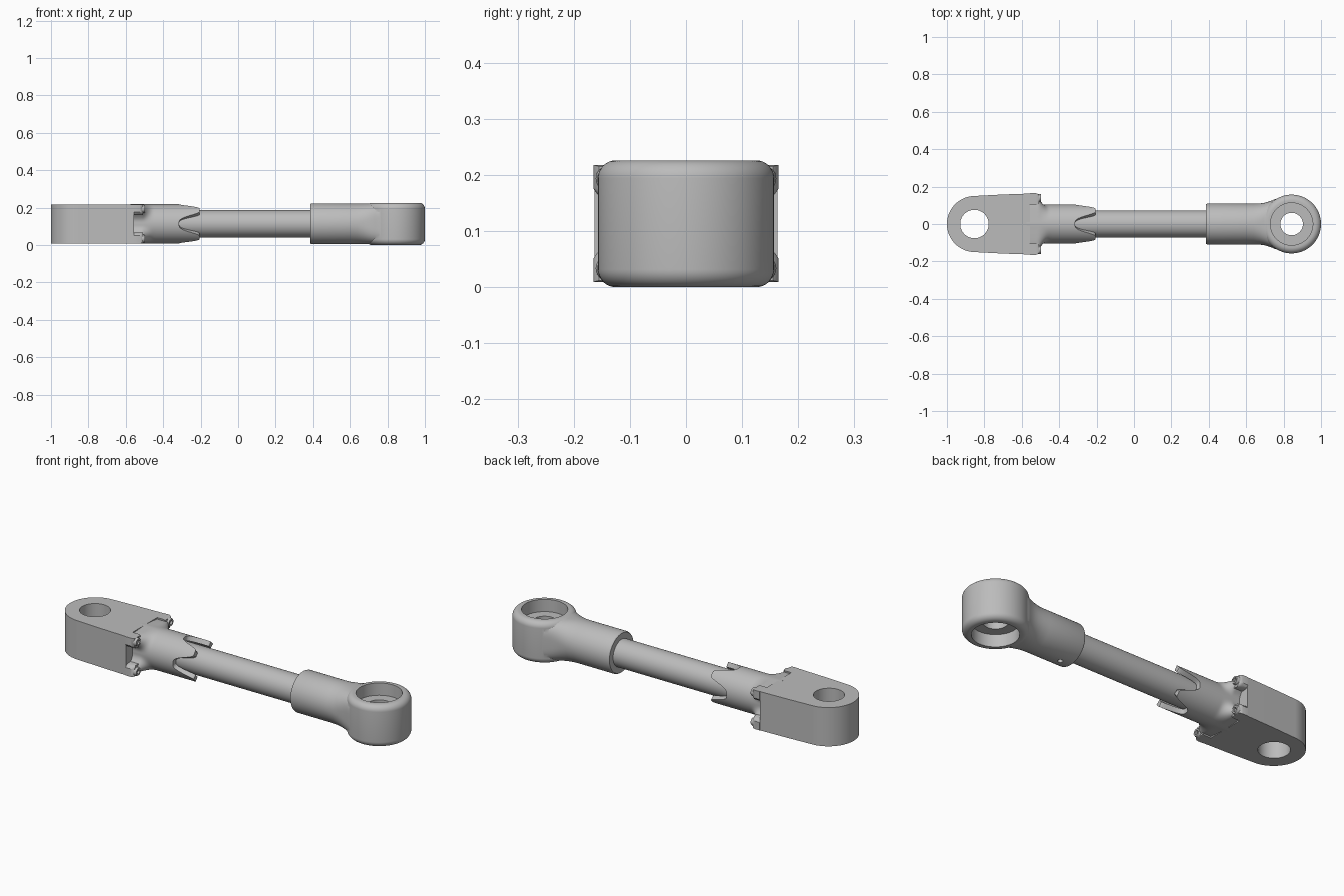
import bpy, bmesh, math

if "Cube" in bpy.data.objects:
    bpy.data.objects.remove(bpy.data.objects["Cube"])

CZ = 0.1135          # height of the link's long axis
N = 96
grey = bpy.data.materials.new("steel grey")
grey.diffuse_color = (0.5, 0.5, 0.5, 1)
grey.use_nodes = True
grey.node_tree.nodes["Principled BSDF"].inputs["Base Color"].default_value = grey.diffuse_color


def skin(name, rings, caps=True, loop=False):
    """Bridge rings of points into one solid."""
    bm = bmesh.new()
    vs = [[bm.verts.new(p) for p in r] for r in rings]
    n = len(rings[0])
    pairs = list(zip(vs, vs[1:])) + ([(vs[-1], vs[0])] if loop else [])
    for a, b in pairs:
        for i in range(n):
            j = (i + 1) % n
            bm.faces.new((a[i], a[j], b[j], b[i]))
    if caps:
        bm.faces.new(vs[0])
        bm.faces.new(vs[-1])
    bmesh.ops.recalc_face_normals(bm, faces=bm.faces)
    me = bpy.data.meshes.new(name)
    bm.to_mesh(me)
    bm.free()
    me.materials.append(grey)
    ob = bpy.data.objects.new(name, me)
    bpy.context.collection.objects.link(ob)
    return ob


def select(ob):
    bpy.ops.object.select_all(action='DESELECT')
    ob.select_set(True)
    bpy.context.view_layer.objects.active = ob


def boolean(ob, other, op):
    select(ob)
    m = ob.modifiers.new("bool", 'BOOLEAN')
    m.operation, m.object, m.solver = op, other, 'EXACT'
    bpy.ops.object.modifier_apply(modifier=m.name)
    bpy.data.objects.remove(other)


def turned_z(name, prof, cx, n=N):
    """Solid turned about a vertical axis, profile of (radius, z)."""
    return skin(name, [[(cx + r * math.cos(2 * math.pi * i / n),
                         r * math.sin(2 * math.pi * i / n), z)
                        for i in range(n)] for r, z in prof])


def turned_x(name, prof, cy=0, cz=CZ, n=64):
    """Solid turned about an axis along x, profile of (radius, x)."""
    return skin(name, [[(x, cy + r * math.cos(2 * math.pi * i / n),
                         cz + r * math.sin(2 * math.pi * i / n))
                        for i in range(n)] for r, x in prof])


# Rod
turned_x("rod", [(0.073, -0.58), (0.073, 0.5)])

# Rod end: round collar blending into the eye
def section(x, a, b, p):
    pts = []
    for i in range(N):
        t = 2 * math.pi * i / N
        c, s = math.cos(t), math.sin(t)
        pts.append((x, math.copysign(a * abs(c) ** (2 / p), c),
                    CZ + math.copysign(b * abs(s) ** (2 / p), s)))
    return pts

specs = [(0.384, .104, .104, 2), (0.387, .107, .107, 2), (0.393, .109, .109, 2),
         (0.60, .109, .109, 2), (0.64, .109, .109, 2.1), (0.67, .110, .109, 2.4),
         (0.695, .113, .109, 2.8), (0.715, .118, .109, 3.2), (0.735, .125, .109, 3.6),
         (0.755, .134, .109, 4), (0.80, .140, .109, 4)]
end = skin("rod_end", [section(*s) for s in specs])

R, H, F = 0.157, 0.226, 0.032
arc = [(R - F + F * math.sin(k * math.pi / 16), F * (1 - math.cos(k * math.pi / 16)))
       for k in range(9)]
eye = turned_z("eye", arc + [(r, H - z) for r, z in reversed(arc)], 0.843)
boolean(end, eye, 'UNION')
# Stepped bore: wide recess above and below, narrow through hole
bore = turned_z("bore_cutter", [(.113, -.1), (.113, .066), (.06, .066),
                                (.06, H - .066), (.113, H - .066), (.113, .4)], 0.843)
boolean(end, bore, 'DIFFERENCE')
# Small drilled hole under the collar
boolean(end, turned_z("drill_cutter", [(.013, -.05), (.013, .05)], 0.45, 24), 'DIFFERENCE')

# Mounting block with rounded end and eye hole
Z0, Z1 = 0.009, 0.218
outline = [(-0.555, 0.163), (-0.70, 0.158)]
outline += [(-0.85 + 0.15 * math.cos(t), 0.15 * math.sin(t))
            for t in (math.radians(90 + 180 * k / 48) for k in range(49))]
outline += [(-0.70, -0.158), (-0.555, -0.163)]
block = skin("mounting_block", [[(x, y, z) for x, y in outline] for z in (Z0, Z1)])
boolean(block, turned_z("hole_cutter", [(.076, -.1), (.076, .4)], -0.853), 'DIFFERENCE')

# Four corner ears with hollow screw bosses
HZ = (Z1 - Z0) / 2
for sy, side in ((1, "back"), (-1, "front")):
    for sz, lvl in ((1, "upper"), (-1, "lower")):
        rings = []
        for x, d in ((-0.555, 0), (-0.525, 0), (-0.515, .003), (-0.508, .010)):
            yz = [(.165 - d, HZ - d * .3), (.165 - d, .062), (.158 - d, .052),
                  (.145, .046), (.122, .046), (.108, .056), (.104, HZ - d * .3)]
            rings.append([(x, sy * y, CZ + sz * z) for y, z in yz])
        skin(f"ear_{side}_{lvl}", rings)
        turned_x(f"screw_boss_{side}_{lvl}",
                 [(.022, -.53), (.022, -.503), (.019, -.496), (.011, -.496), (.011, -.513)],
                 sy * .139, CZ + sz * .080, 24)

# Sleeve: four fingers grip the rod, the other end flares out to the ears
def sleeve_ring(u, inner):
    pts = []
    M = 192
    for i in range(M):
        t = 2 * math.pi * i / M
        c, s = math.cos(t), math.sin(t)
        phi = math.degrees(t) % 90
        phi = min(phi, 90 - phi)
        k = min(1, phi / 38)
        x_end = -0.315 + 0.108 * (k * k * (3 - 2 * k)) ** 2
        x = -0.575 + u * (x_end + 0.575)
        if inner:
            y, z = 0.079 * c, 0.079 * s
        else:
            f = min(1, max(0, (-0.45 - x) / 0.06)) ** 2
            g = f * abs(math.sin(2 * t)) ** 3
            y = 0.105 * c + math.copysign(0.064 * g, c)
            z = 0.105 * s + math.copysign(0.010 * g, s)
        pts.append((x, y, CZ + z))
    return pts

steps = 40
skin("sleeve", [sleeve_ring(i / steps, False) for i in range(steps + 1)]
     + [sleeve_ring(1, True), sleeve_ring(0, True)], caps=False, loop=True)

# Smooth shading with crisp edges
for ob in list(bpy.context.scene.objects):
    select(ob)
    bpy.ops.object.shade_smooth_by_angle(angle=math.radians(30))
